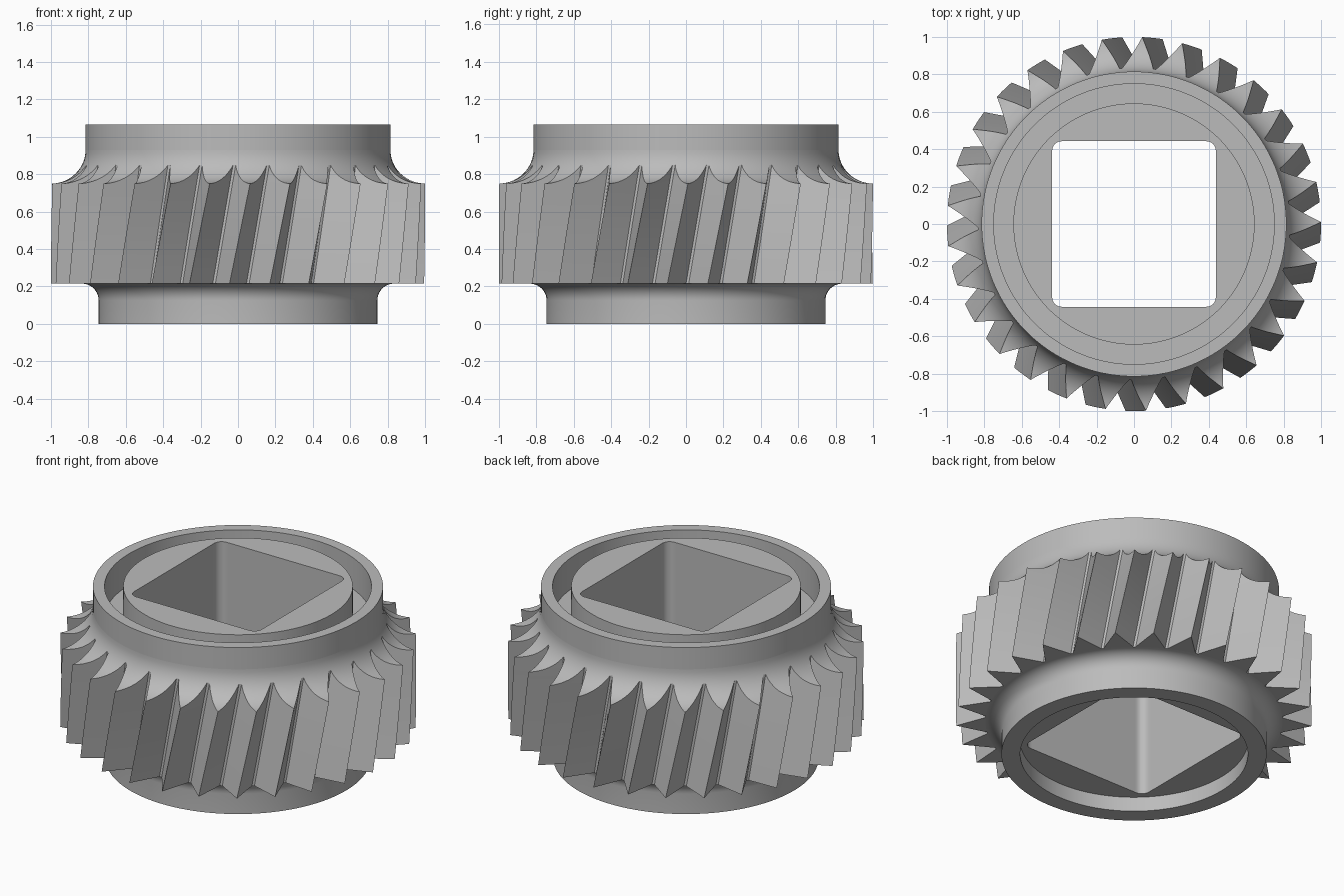
import bpy, bmesh
from math import pi, cos, sin, radians

cube = bpy.data.objects.get("Cube")
if cube:
    bpy.data.objects.remove(cube)

steel = bpy.data.materials.new("grey steel")
steel.use_nodes = True
GREY = (0.5, 0.5, 0.5, 1)
steel.diffuse_color = GREY
steel.node_tree.nodes["Principled BSDF"].inputs["Base Color"].default_value = GREY

TEETH, TIP, ROOT = 29, 1.0, 0.835
LOW, HIGH = 0.215, 0.75           # tooth ends
HUB, FOOT, TOP = 0.815, 0.745, 1.065
TWIST = 0.11 / (HIGH - LOW)       # helix, radians per unit height


def finish(bm, name):
    bmesh.ops.remove_doubles(bm, verts=bm.verts, dist=1e-5)
    bmesh.ops.recalc_face_normals(bm, faces=bm.faces)
    mesh = bpy.data.meshes.new(name)
    bm.to_mesh(mesh)
    bm.free()
    mesh.materials.append(steel)
    ob = bpy.data.objects.new(name, mesh)
    bpy.context.collection.objects.link(ob)
    return ob


def lathe(name, profile, closed):
    """Spin an (r, z) profile around the z axis."""
    bm = bmesh.new()
    vs = [bm.verts.new((r, 0, z)) for r, z in profile]
    pairs = list(zip(vs, vs[1:])) + ([(vs[-1], vs[0])] if closed else [])
    edges = [bm.edges.new(p) for p in pairs]
    bmesh.ops.spin(bm, geom=vs + edges, cent=(0, 0, 0), axis=(0, 0, 1),
                   angle=2 * pi, steps=116, use_merge=False)
    return finish(bm, name)


def arc(cx, cz, rx, rz, a, b, n=10):
    return [(cx + rx * cos(radians(a + (b - a) * i / n)),
             cz + rz * sin(radians(a + (b - a) * i / n))) for i in range(n + 1)]


def boolean(ob, cutter, operation):
    mod = ob.modifiers.new("cut", "BOOLEAN")
    mod.object, mod.operation, mod.solver = cutter, operation, "EXACT"
    bpy.ops.object.select_all(action="DESELECT")
    bpy.context.view_layer.objects.active = ob
    ob.select_set(True)
    bpy.ops.object.modifier_apply(modifier=mod.name)
    bpy.data.objects.remove(cutter)


def smooth(ob):
    bpy.ops.object.select_all(action="DESELECT")
    bpy.context.view_layer.objects.active = ob
    ob.select_set(True)
    bpy.ops.object.shade_smooth_by_angle(angle=radians(25))


# Hub: recessed underside, filleted foot, ring groove in the top
hub = lathe("hub", [(0, 0.09), (0.64, 0.09), (0.64, 0), (FOOT, 0)]
            + arc(ROOT, 0.125, ROOT - FOOT, 0.09, 180, 90)
            + [(HUB, 0.23), (HUB, TOP), (0.75, TOP), (0.75, 0.87),
               (0.645, 0.87), (0.645, TOP), (0, TOP)], False)

# Square bore with rounded corners
bm = bmesh.new()
bmesh.ops.create_cube(bm, size=1)
bmesh.ops.scale(bm, vec=(0.875, 0.885, 4), verts=bm.verts)
upright = [e for e in bm.edges if abs(e.verts[0].co.z - e.verts[1].co.z) > 1]
bmesh.ops.bevel(bm, geom=upright, offset=0.05, segments=6, profile=0.5,
                affect="EDGES")
boolean(hub, finish(bm, "bore_cutter"), "DIFFERENCE")
smooth(hub)

# Helical teeth: twisted star prism with narrow flats at the roots
bm = bmesh.new()
pitch, rows, end = 2 * pi / TEETH, 12, 0.96
rings = []
for k in range(rows + 1):
    z = LOW + (end - LOW) * k / rows
    ring = []
    for t in range(TEETH):
        a = radians(-86.3) + t * pitch + (z - HIGH) * TWIST
        for r, off in ((TIP, 0), (ROOT, 0.46), (ROOT, 0.54)):
            b = a + off * pitch
            ring.append(bm.verts.new((r * cos(b), r * sin(b), z)))
    rings.append(ring)
for lo, hi in zip(rings, rings[1:]):
    for i in range(len(lo)):
        j = (i + 1) % len(lo)
        bm.faces.new((lo[i], lo[j], hi[j], hi[i]))
bm.faces.new(rings[0][::-1])
bm.faces.new(rings[-1])
teeth = finish(bm, "helical_teeth")

# Envelope sweeps the concave shoulder over the tooth tops
envelope = lathe("shoulder_envelope", [(0.79, 0.1), (1.1, 0.1), (1.1, HIGH)]
                 + arc(TIP, 0.93, TIP - HUB, 0.18, 270, 180, 14)
                 + [(0.79, 0.93)], True)
boolean(teeth, envelope, "INTERSECT")
smooth(teeth)
